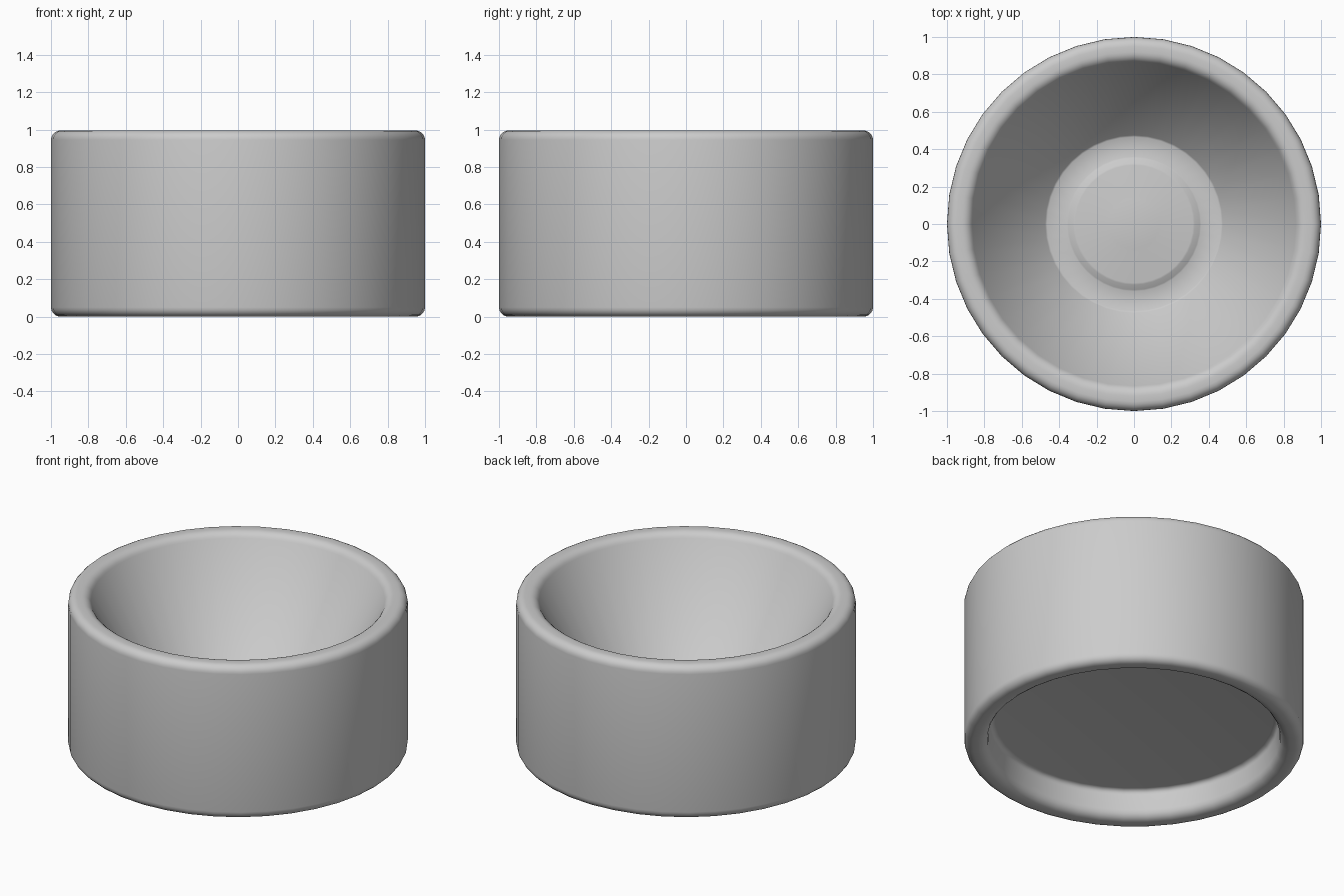
import bpy, bmesh, math

if "Cube" in bpy.data.objects:
    bpy.data.objects.remove(bpy.data.objects["Cube"])

SIDES = 40


def arc(cx, cz, r, a0, a1, n=5):
    """Points of a rounded corner, angles in degrees."""
    return [(cx + r * math.cos(math.radians(a0 + (a1 - a0) * i / n)),
             cz + r * math.sin(math.radians(a0 + (a1 - a0) * i / n)))
            for i in range(n + 1)]


def lathe(name, profile):
    """Spin an (r, z) profile that starts and ends on the axis."""
    bm = bmesh.new()
    rings = []
    for r, z in profile:
        if r < 1e-6:
            rings.append([bm.verts.new((0, 0, z))] * SIDES)
        else:
            rings.append([bm.verts.new((r * math.cos(2 * math.pi * i / SIDES),
                                        r * math.sin(2 * math.pi * i / SIDES), z))
                          for i in range(SIDES)])
    for a, b in zip(rings, rings[1:]):
        for i in range(SIDES):
            j = (i + 1) % SIDES
            bm.faces.new(list(dict.fromkeys((a[i], a[j], b[j], b[i]))))
    bmesh.ops.recalc_face_normals(bm, faces=bm.faces)
    mesh = bpy.data.meshes.new(name)
    bm.to_mesh(mesh)
    bm.free()
    obj = bpy.data.objects.new(name, mesh)
    bpy.context.collection.objects.link(obj)
    bpy.context.view_layer.objects.active = obj
    obj.select_set(True)
    bpy.ops.object.shade_smooth_by_angle(angle=math.radians(40))
    return obj


# underside recess and rounded foot
profile = [(0, 0.18), (0.82, 0.18)]
profile += arc(0.82, 0.15, 0.03, 70, 0, 3)
profile += arc(0.92, 0.06, 0.06, 185, 270, 4)
# outer wall and rounded rim
profile += arc(0.95, 0.05, 0.05, 270, 360)
profile += arc(0.95, 0.945, 0.05, 0, 90)
profile += arc(0.92, 0.935, 0.06, 90, 155)
# sloping inner wall, floor, low raised disc and centre button
profile += [(0.475, 0.275), (0.465, 0.27), (0.36, 0.27), (0.352, 0.273),
            (0.325, 0.29), (0.315, 0.292), (0.15, 0.292),
            (0.135, 0.295), (0, 0.295)]
bowl = lathe("bowl", profile)
